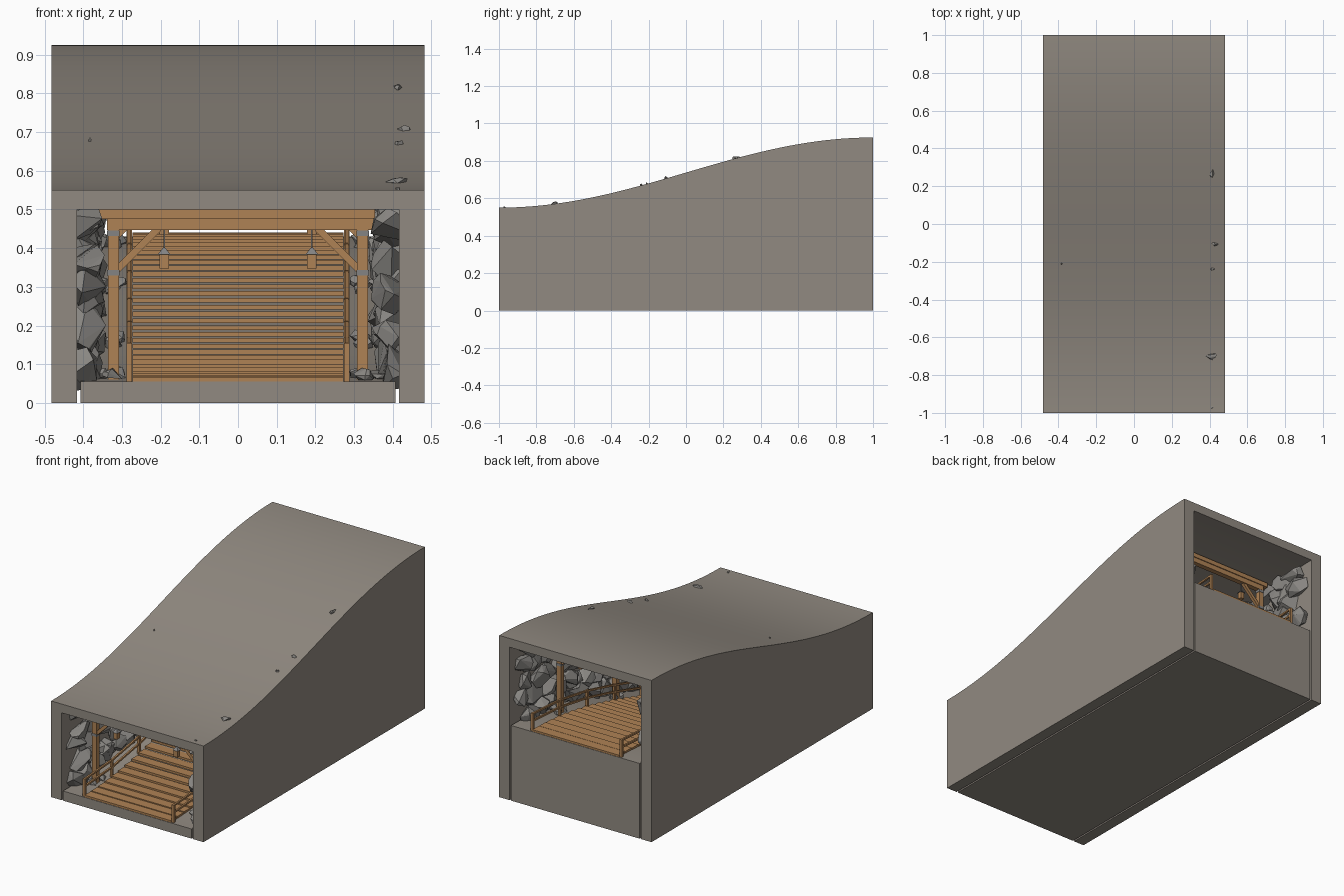
import bpy, bmesh, math, random
from mathutils import Vector, Matrix

if "Cube" in bpy.data.objects:
    bpy.data.objects.remove(bpy.data.objects["Cube"])

random.seed(7)
L = 1.0                      # half length of the tunnel


def rise(y):
    """Slope shared by the floor, ceiling and roof."""
    t = min(1, max(0, (y + L) / (2 * L)))
    return 0.375 * (1 - math.cos(math.pi * t)) / 2


def floor_z(y):
    return 0.055 + rise(y)


def material(name, rgb):
    m = bpy.data.materials.new(name)
    m.diffuse_color = (*rgb, 1)
    m.use_nodes = True
    m.node_tree.nodes["Principled BSDF"].inputs["Base Color"].default_value = m.diffuse_color
    return m


STONE = material("tunnel stone", (0.285, 0.255, 0.220))
ROCK = material("rock grey", (0.25, 0.24, 0.225))
WOOD = material("timber", (0.43, 0.225, 0.09))
METAL = material("iron grey", (0.23, 0.23, 0.23))


def finish(name, bm, mat):
    bmesh.ops.recalc_face_normals(bm, faces=bm.faces)
    me = bpy.data.meshes.new(name)
    bm.to_mesh(me)
    bm.free()
    me.materials.append(mat)
    ob = bpy.data.objects.new(name, me)
    bpy.context.collection.objects.link(ob)
    return ob


def box(bm, x0, x1, y0, y1, z0, z1):
    m = Matrix.Translation(((x0 + x1) / 2, (y0 + y1) / 2, (z0 + z1) / 2))
    bmesh.ops.create_cube(bm, size=1, matrix=m @ Matrix.Diagonal((x1 - x0, y1 - y0, z1 - z0, 1)))


def bar(bm, a, b, w, d):
    """Square bar from a to b."""
    a, b = Vector(a), Vector(b)
    v = b - a
    rot = v.to_track_quat('Z', 'Y').to_matrix().to_4x4()
    bmesh.ops.create_cube(bm, size=1, matrix=Matrix.Translation((a + b) / 2) @ rot
                          @ Matrix.Diagonal((w, d, v.length, 1)))


def sweep(name, section, mat, n=48):
    """Sweep a section (x, z, follows slope) along y and cap both ends."""
    bm = bmesh.new()
    rings = []
    for i in range(n + 1):
        y = -L + 2 * L * i / n
        rings.append([bm.verts.new((x, y, z + f * rise(y))) for x, z, f in section])
    k = len(section)
    for a, b in zip(rings, rings[1:]):
        for j in range(k):
            bm.faces.new((a[j], a[(j + 1) % k], b[(j + 1) % k], b[j]))
    bm.faces.new(rings[0])
    bm.faces.new(rings[-1])
    ob = finish(name, bm, mat)
    bpy.context.view_layer.objects.active = ob
    ob.select_set(True)
    bpy.ops.object.shade_smooth_by_angle(angle=math.radians(30))
    ob.select_set(False)


# Outer shell (walls and roof) and sloping floor block with side slots
W, I, F = 0.482, 0.416, 0.407
sweep("tunnel_shell", [(-W, 0, 0), (-W, 0.55, 1), (W, 0.55, 1), (W, 0, 0),
                       (I, 0, 0), (I, 0.50, 1), (-I, 0.50, 1), (-I, 0, 0)], STONE)
sweep("floor_block", [(-F, 0, 0), (F, 0, 0), (F, 0.055, 1), (-F, 0.055, 1)], STONE)

# Walkway planks, laid level like shallow steps
bm = bmesh.new()
count = 33
pitch = 2 * L / count
for i in range(count):
    y = -L + pitch * (i + 0.5)
    z = floor_z(y)
    box(bm, -0.273, 0.273, y - pitch * 0.46, y + pitch * 0.46, z - 0.001, z + 0.011)
finish("walkway_planks", bm, WOOD)

# Handrails on both sides
bm = bmesh.new()
posts = [-0.985 + i * 1.97 / 8 for i in range(9)]
for x in (-0.281, 0.281):
    for y in posts:
        box(bm, x - 0.007, x + 0.007, y - 0.007, y + 0.007, floor_z(y) - 0.01, floor_z(y) + 0.10)
    for y0, y1 in zip(posts, posts[1:]):
        for h in (0.055, 0.095):
            bar(bm, (x, y0, floor_z(y0) + h), (x, y1, floor_z(y1) + h), 0.010, 0.010)
finish("handrails", bm, WOOD)

# Timber support frames, iron bands and hanging lanterns
frames = [-0.825, -0.325, 0.175, 0.675]
wood, iron, lamp, caps = (bmesh.new() for _ in range(4))
for y in frames:
    r = rise(y) - rise(frames[0])
    box(wood, -0.362, 0.354, y - 0.02, y + 0.02, 0.475 + r, 0.50 + r)
    box(wood, -0.338, 0.350, y - 0.015, y + 0.015, 0.447 + r, 0.475 + r)
    for s in (-1, 1):
        x = s * 0.322
        box(wood, x - 0.014, x + 0.014, y - 0.014, y + 0.014, 0.05 + r, 0.447 + r)
        bar(wood, (s * 0.312, y, 0.345 + r), (s * 0.205, y, 0.452 + r), 0.018, 0.018)
        for z in (0.337, 0.439):
            box(iron, x - 0.016, x + 0.016, y - 0.016, y + 0.016, z - 0.007 + r, z + 0.007 + r)
        lx = s * 0.191
        box(lamp, lx - 0.012, lx + 0.012, y - 0.012, y + 0.012, 0.347 + r, 0.384 + r)
        bmesh.ops.create_cone(caps, cap_ends=True, segments=4, radius1=0.023, radius2=0.003, depth=0.018,
                              matrix=Matrix.Translation((lx, y, 0.393 + r)) @ Matrix.Rotation(math.pi / 4, 4, 'Z'))
        box(caps, lx - 0.002, lx + 0.002, y - 0.002, y + 0.002, 0.40 + r, 0.45 + r)
finish("support_frames", wood, WOOD)
finish("post_bands", iron, METAL)
finish("lantern_bodies", lamp, WOOD)
finish("lantern_caps", caps, METAL)


def rock(bm, c, size, points=13):
    """Angular stone: convex hull of jittered points on an ellipsoid."""
    verts = []
    for _ in range(points):
        d = Vector([random.gauss(0, 1) for _ in range(3)]).normalized()
        verts.append(bm.verts.new(Vector(c) + Vector([d[i] * size[i] for i in range(3)])))
    res = bmesh.ops.convex_hull(bm, input=verts)
    junk = {v for v in res["geom_interior"] + res["geom_unused"] if isinstance(v, bmesh.types.BMVert)}
    bmesh.ops.delete(bm, geom=list(junk), context='VERTS')


# Rough rock lining along both walls
bm = bmesh.new()
rows, cols = 5, 20
for s in (-1, 1):
    for i in range(cols):
        for j in range(rows):
            y = -0.90 + 1.80 * (i + 0.5 * (j % 2)) / (cols - 0.5) + random.uniform(-0.02, 0.02)
            h = 0.045 + 0.355 * j / (rows - 1) + random.uniform(-0.015, 0.015)
            x = s * (0.398 + random.uniform(-0.012, 0.01))
            k = random.uniform(0.85, 1.15)
            rock(bm, (x, y, floor_z(y) + h), (0.052 * k, 0.078 * k, 0.066 * min(k, 1.05)))
finish("rock_lining", bm, ROCK)

# Loose stones at the post feet
bm = bmesh.new()
for y in frames:
    for s in (-1, 1):
        for dx, dy in ((0, -0.03), (0.03, 0.01), (-0.01, 0.035)):
            rock(bm, (s * (0.325 + dx), y + dy, floor_z(y + dy) + 0.01), (0.028, 0.028, 0.022))
finish("foot_stones", bm, ROCK)

# Stone tips breaking through the roof
bm = bmesh.new()
for x, y, a, b in ((0.412, 0.27, 0.012, 0.025), (0.43, -0.105, 0.018, 0.014), (0.417, -0.24, 0.016, 0.008),
                   (0.42, -0.70, 0.04, 0.022), (0.412, -0.97, 0.008, 0.006), (-0.383, -0.21, 0.004, 0.004)):
    rock(bm, (x, y, 0.55 + rise(y)), (a, b, 0.012))
finish("roof_stones", bm, ROCK)
